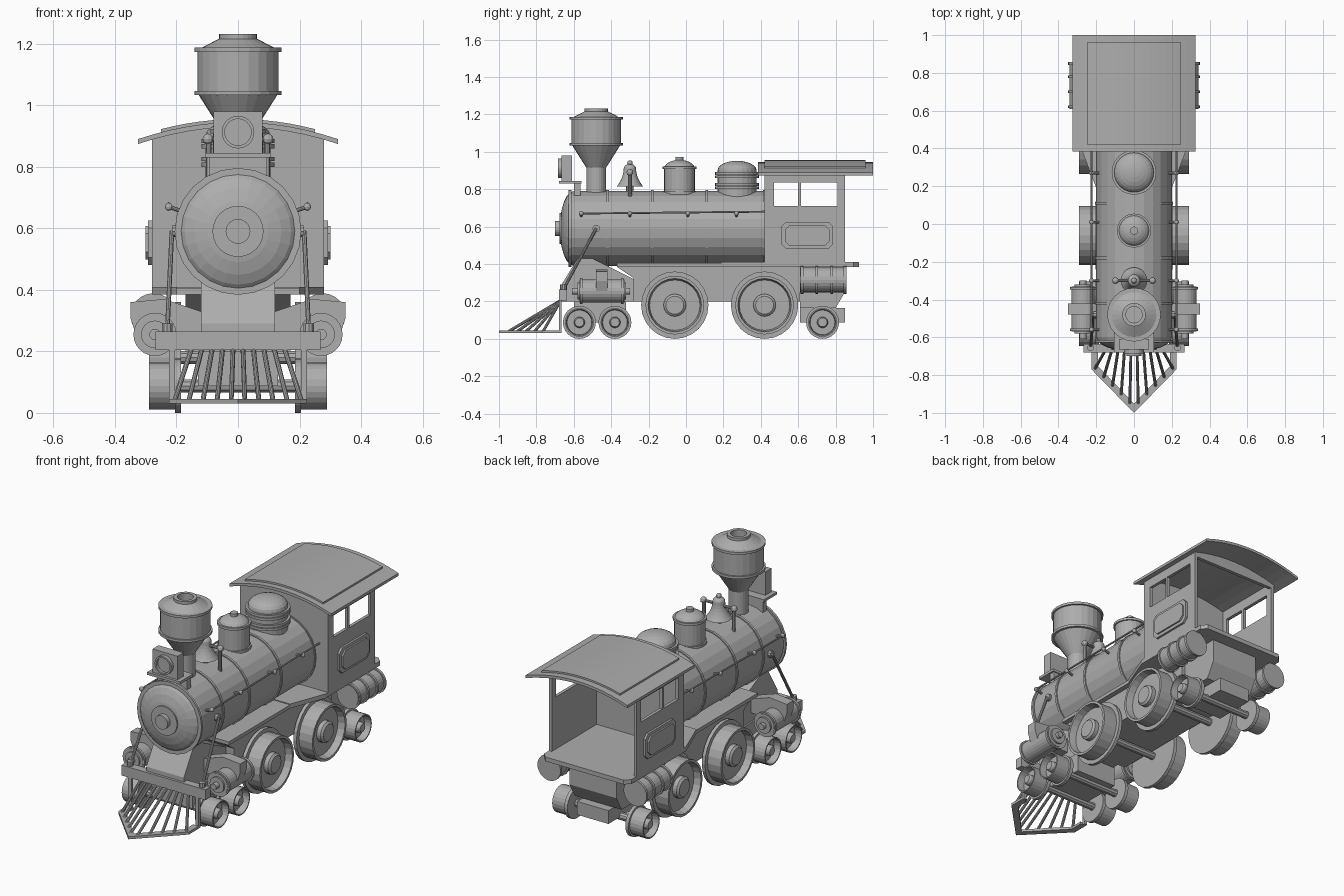
import bpy, bmesh, math
from mathutils import Vector

cube = bpy.data.objects.get("Cube")
if cube:
    bpy.data.objects.remove(cube)

tone = .42
colour = (tone, tone, tone, 1)
grey = bpy.data.materials.new("plain grey")
grey.use_nodes = True
grey.diffuse_color = colour
grey.node_tree.nodes["Principled BSDF"].inputs["Base Color"].default_value = colour

# Main dimensions
boiler_z, boiler_r = .59, .2
chimney_y, bell_y = -.48, -.3
deck, floor_top, sill, lintel, eaves = .385, .41, .71, .835, .9
cab_front, cab_back, cab_half = .42, .85, .28
driver_ys, driver_r = (-.06, .42), .18
carrier_ys, carrier_r = (-.57, -.38, .73), .088
wheel_inside, wheel_outside = .185, .29
beam_front, beam_low, beam_high = -.68, .205, .265
sides = (-1, 1)


# Shape helpers
def finish(name, bm):
    bmesh.ops.remove_doubles(bm, verts=bm.verts, dist=.0001)
    bmesh.ops.recalc_face_normals(bm, faces=bm.faces)
    mesh = bpy.data.meshes.new(name)
    bm.to_mesh(mesh)
    bm.free()
    mesh.materials.append(grey)
    bpy.context.collection.objects.link(bpy.data.objects.new(name, mesh))


def place(axis, a, b, height):
    return {"X": (height, a, b), "Y": (a, height, b), "Z": (a, b, height)}[axis]


def lathe(name, axis, centre, profile, side=1, count=24):
    """Turn (radius, height) points about an axis, closed at both ends."""
    bm = bmesh.new()
    rings = []
    closed = [(0, profile[0][1])] + profile + [(0, profile[-1][1])]
    for radius, height in closed:
        ring = []
        for i in range(count):
            turn = math.tau * i / count
            point = place(axis, radius * math.cos(turn), radius * math.sin(turn), height * side)
            ring.append(bm.verts.new(Vector(point) + Vector(centre)))
        rings.append(ring)
    for low, high in zip(rings, rings[1:]):
        for i in range(count):
            bm.faces.new((low[i - 1], low[i], high[i], high[i - 1]))
    finish(name, bm)


def drum(name, axis, centre, radius, start, end):
    lathe(name, axis, centre, [(radius, start), (radius, end)])


def hoops(name, axis, centre, radius, positions, half=.007):
    for position in positions:
        drum(name, axis, centre, radius, position - half, position + half)


def cap(radius, base, top, steps=6):
    """Quarter ellipse that closes a turned part."""
    angles = [math.pi / 2 * i / steps for i in range(steps + 1)]
    return [(radius * math.cos(a), base + (top - base) * math.sin(a)) for a in angles]


def prism(name, axis, outline, start, end):
    bm = bmesh.new()
    face = bm.faces.new([bm.verts.new(place(axis, a, b, start)) for a, b in outline])
    grown = bmesh.ops.extrude_face_region(bm, geom=[face])
    moved = [item for item in grown["geom"] if isinstance(item, bmesh.types.BMVert)]
    bmesh.ops.translate(bm, verts=moved, vec=place(axis, 0, 0, end - start))
    finish(name, bm)


def block(name, x, y, z):
    """Box between limits; a single x is a half width."""
    left, right = x if isinstance(x, tuple) else (-x, x)
    (front, back), (low, high) = y, z
    prism(name, "Z", [(left, front), (right, front), (right, back), (left, back)], low, high)


def rod(name, start, end, radius, count=10):
    start, end = Vector(start), Vector(end)
    span = end - start
    bm = bmesh.new()
    bmesh.ops.create_cone(bm, cap_ends=True, segments=count, radius1=radius, radius2=radius, depth=span.length)
    turn = Vector((0, 0, 1)).rotation_difference(span)
    for vert in bm.verts:
        vert.co = turn @ vert.co + (start + end) / 2
    finish(name, bm)


def ball(name, centre, radius):
    bm = bmesh.new()
    bmesh.ops.create_uvsphere(bm, u_segments=10, v_segments=6, radius=radius)
    bmesh.ops.translate(bm, verts=bm.verts, vec=centre)
    finish(name, bm)


def mirrored(half):
    return half + [(-x, other) for x, other in reversed(half) if x]


# Boiler with domed door and bands
boiler_axis = (0, 0, boiler_z)
boiler_front, door_front = -.6, -.675
lathe("boiler", "Y", boiler_axis, [(boiler_r, cab_front)] + cap(boiler_r, boiler_front, door_front))
drum("door_plate", "Y", boiler_axis, .083, boiler_front, door_front)
drum("door_knob", "Y", boiler_axis, .04, boiler_front, -.7)
hoops("boiler_band", "Y", boiler_axis, boiler_r + .006, (-.62, chimney_y + .06, -.18, .11, cab_front))

# Chimney: stem, funnel, bowl and hollow rim
stem, bowl, rim, well = .053, .132, .062, .043
funnel_low, funnel_high, bowl_top, chimney_top = .915, 1.04, 1.18, 1.232
chimney_axis = (0, chimney_y, 0)
lathe("chimney", "Z", chimney_axis, [
    (stem, boiler_z), (stem, funnel_low), (bowl, funnel_high), (bowl, bowl_top),
    (rim, chimney_top - .016), (rim, chimney_top), (well, chimney_top), (well, bowl_top)])
hoops("chimney_ring", "Z", chimney_axis, bowl + .01, (funnel_high, bowl_top))

# Headlamp on its bracket
shelf, lamp_low, lamp_high = .83, .845, .98
lamp_front, lamp_back = -.665, -.61
block("lamp_shelf", .105, (beam_front, -.56), (shelf, lamp_low))
block("lamp_bracket", .095, (-.6, -.565), (boiler_z, shelf))
block("lamp_case", .08, (lamp_front, lamp_back), (lamp_low, lamp_high))
lathe("lamp_lens", "Y", (0, 0, (lamp_low + lamp_high) / 2), [
    (stem, lamp_back), (stem, lamp_front - .02), (well, lamp_front - .02), (well, lamp_front - .005)])

# Bell hung between two posts
bell_low, bell_high, hanger = .815, .91, .89
flare = [i / 6 for i in range(7)]
lathe("bell", "Z", (0, bell_y, 0), [
    (.033 + .037 * (1 - t) ** 2, bell_low + (bell_high - bell_low) * t) for t in flare]
    + cap(.033, bell_high, bell_high + .025))
ball("bell_knob", (0, bell_y, bell_high + .03), .015)
rod("bell_base", (0, bell_y, boiler_z), (0, bell_y, bell_low), .02)
rod("bell_axle", (-.1, bell_y, hanger), (.1, bell_y, hanger), .008)
for s in sides:
    rod("bell_post", (.095 * s, bell_y, boiler_z), (.095 * s, bell_y, hanger), .01)
    ball("bell_post_knob", (.098 * s, bell_y, hanger), .018)


# Domes with rounded tops and lips
def dome(name, y, radius, shoulder, top, lip, lips):
    lathe(name, "Z", (0, y, 0), [(radius, boiler_z)] + cap(radius, shoulder, top))
    hoops(name + "_lip", "Z", (0, y, 0), radius + lip, lips)


dome("sand_dome", -.035, .082, shoulder=.91, top=.957, lip=.008, lips=(.78, .915))
drum("sand_dome_knob", "Z", (0, -.035, 0), .021, .94, .972)
dome("steam_dome", .273, .105, shoulder=eaves, top=.952, lip=.013, lips=(.807, .825, .867, .884))

# Cab floor, running board, frames and saddle
floor_back = .925
prism("cab_floor", "Z", mirrored([
    (boiler_r, .19), (cab_half, .4), (cab_half, floor_back - .03), (.25, floor_back)]), deck, floor_top)
block("running_board", boiler_r, (-.37, .25), (deck, deck + .02))
frame_low, frame_front, frame_back = .2, -.28, .61
prism("main_frame", "X", [
    (frame_front - .09, deck), (frame_front, deck - .06), (frame_front, frame_low),
    (frame_back, frame_low), (frame_back, deck)], -.17, .17)
prism("rear_frame", "X", [
    (frame_back, deck), (cab_back, deck), (cab_back, .25), (cab_back - .05, .165), (frame_back, .165)], -.15, .15)
block("rear_step", .1, (frame_back, cab_back), (carrier_r, .165))
block("front_truck_frame", .13, (boiler_front, -.32), (carrier_r, frame_low))
prism("smokebox_saddle", "X", [
    (-.665, frame_low), (-.665, .29), (-.58, .43), (-.5, .43), (frame_front, .32), (frame_front, frame_low)], -.12, .12)


# Curved roof and the cab ends below it
roof_half = .325


def arc(half, lift, steps=12):
    xs = [half * (2 * i / steps - 1) for i in range(steps + 1)]
    return [(x, .945 - .055 * (x / roof_half) ** 2 + lift) for x in xs]


def curved_sheet(name, half, top, bottom, front, back):
    prism(name, "Y", arc(half, top) + arc(half, bottom)[::-1], front, back)


def cab_end(name, low, front):
    prism(name, "Y", arc(cab_half, -.01) + [(cab_half, low), (-cab_half, low)], front, front + .02)


curved_sheet("roof", roof_half, 0, -.016, deck, 1)
curved_sheet("roof_panel", .25, .01, -.005, cab_front, .96)
cab_end("cab_front", floor_top, cab_front)
cab_end("cab_back_arch", .865, cab_back - .02)

# Cab sides with windows and notched panels
for s in sides:
    wall = (cab_half * s, (cab_half - .018) * s)
    length = (cab_front, cab_back)
    block("cab_side_lower", wall, length, (floor_top, sill))
    block("cab_side_upper", wall, length, (lintel, eaves))
    for post in ((cab_front, .47), (.6, .615), (.81, cab_back)):
        block("window_post", wall, post, (sill, lintel))
    for inset in (0, .018):
        wide, high, notch = .138 - inset, .073 - inset, .025
        half = [(wide - notch, high), (wide, high - notch), (wide, notch - high), (wide - notch, -high)]
        outline = [(.648 + a, .553 + b) for a, b in mirrored(half)]
        prism("cab_side_panel", "X", outline, wall[0], wall[0] + s * (.012 + inset / 2))


# Wheels: flange, tread, dished face and hub
def wheel(name, y, radius, side):
    tread, hub = radius * .87, radius / 3
    dish, tip = wheel_outside - .04, wheel_outside - .005
    lathe(name, "X", (0, y, radius), [
        (radius, wheel_inside), (radius, wheel_inside + .02), (tread, wheel_inside + .02),
        (tread, wheel_outside), (tread * .91, wheel_outside), (tread * .86, dish),
        (hub, dish), (hub, tip - .01), (hub * .8, tip)], side)


for name, ys, radius in (("drive_wheel", driver_ys, driver_r), ("small_wheel", carrier_ys, carrier_r)):
    for y in ys:
        rod(name + "_axle", (-wheel_inside, y, radius), (wheel_inside, y, radius), .022)
        for s in sides:
            wheel(name, y, radius, s)

# Steam cylinders and their casing
casing = [(0, .33), (.12, .33), (.24, .37), (.35, .36), (.35, .31), (.33, .25), (0, .25)]
prism("cylinder_casing", "Y", mirrored(casing), chimney_y, chimney_y + .06)
for s in sides:
    axis = (.27 * s, 0, .255)
    drum("steam_cylinder", "Y", axis, .062, -.57, -.33)
    hoops("cylinder_end", "Y", axis, .07, (-.56, -.34))
    drum("cylinder_boss", "Y", axis, .045, -.58, -.32)
    drum("piston_rod", "Y", axis, .018, -.61, bell_y)

    # Banded air tank below the cab
    axis = (.275 * s, 0, .315)
    drum("air_tank", "Y", axis, .066, frame_back, cab_back)
    hoops("tank_band", "Y", axis, .074, (.62, .7, .78, cab_back))

    # Handrail on stanchions
    rail_x, rail_z = .225 * s, .67
    rod("handrail", (rail_x, -.57, rail_z), (rail_x, cab_front, rail_z + .01), .005)
    for y in (-.56, bell_y, .01, .27):
        rod("stanchion", (.18 * s, y, rail_z - .015), (rail_x, y, rail_z), .007)
        ball("stanchion_knob", (rail_x, y, rail_z), .013)

    # Brace from the boiler to the front beam
    foot = Vector((.23 * s, -.655, beam_high))
    head = Vector((.215 * s, chimney_y, boiler_z))
    rod("brace_post", foot, foot + Vector((0, 0, .025)), .018)
    rod("brace", foot, head, .008)
    rod("brace_mount", (.18 * s, chimney_y, boiler_z), head, .02)

# Front beam and track guard
block("front_beam", .268, (beam_front, beam_front + .045), (beam_low, beam_high))
guard, strip, shoulder, guard_low, guard_high = .225, .035, -.77, .03, .045
prism("guard_base", "Z", mirrored([
    (0, -1), (guard, shoulder), (guard, beam_front), (guard - strip, beam_front),
    (guard - strip, shoulder + strip / 2), (0, strip * 1.4 - 1)]), guard_low, guard_high)
for s in sides:
    block("guard_post", ((guard - .02) * s, guard * s), (beam_front, beam_front + .015), (guard_low, beam_low))
    for i in range(5):
        x = .022 + .046 * i
        rod("guard_bar", (x * .74 * s, beam_front + .01, beam_low), (x * s, x - .97, guard_low + .01), .008)
